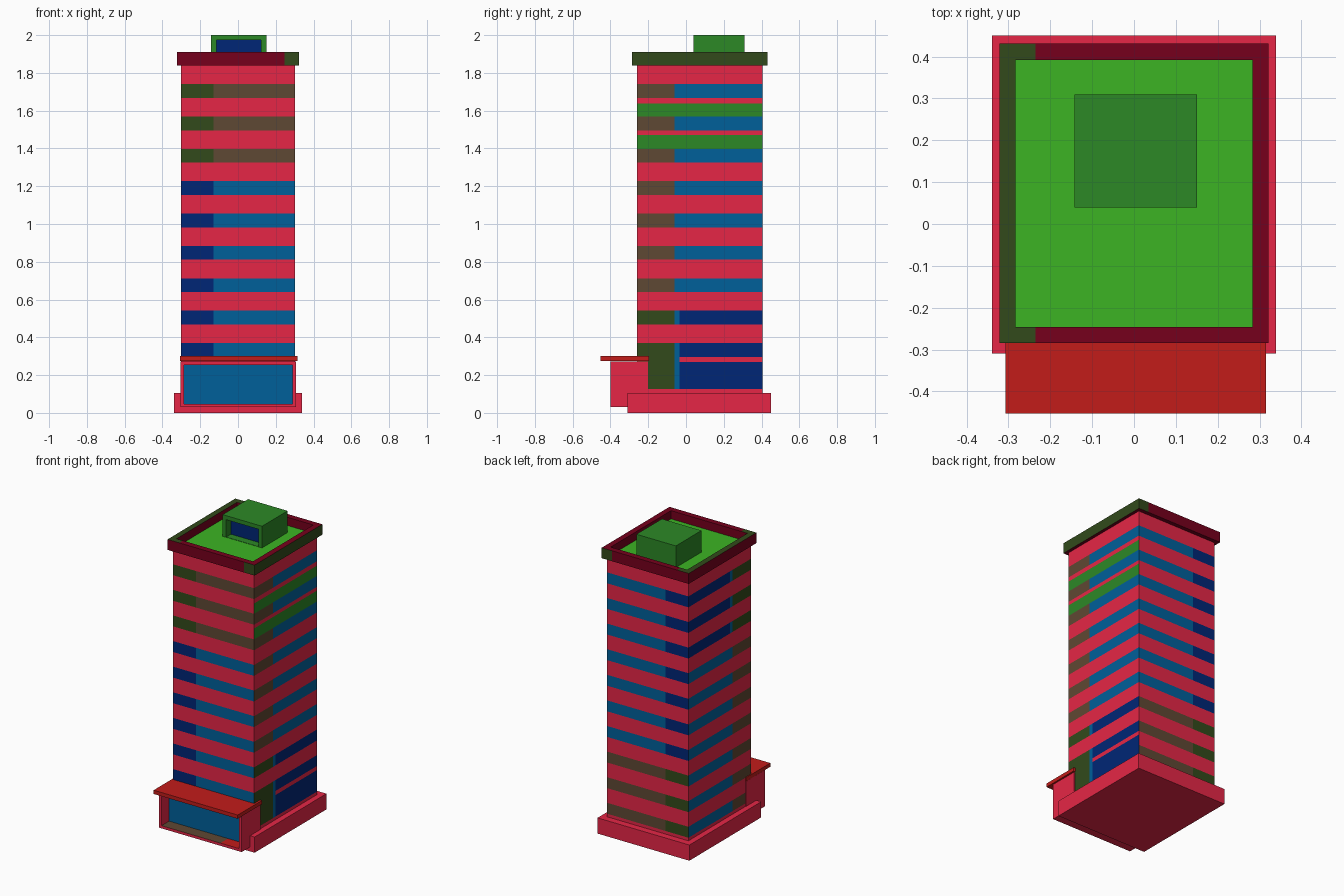
import bpy, bmesh
from mathutils import Vector

if "Cube" in bpy.data.objects:
    bpy.data.objects.remove(bpy.data.objects["Cube"])

# ---------- colours (sRGB 0-255 converted to linear) ----------
def lin(c):
    c /= 255
    return c / 12.92 if c <= 0.04045 else ((c + 0.055) / 1.055) ** 2.4

PALETTE = {
    "crimson": (230, 38, 70), "blue": (0, 96, 154), "navy": (0, 38, 118),
    "olive": (50, 74, 27), "brown": (95, 72, 51), "maroon": (118, 0, 28),
    "lime": (60, 180, 36), "green": (44, 136, 38), "red": (194, 28, 26),
}
NAMES = list(PALETTE)
MATS = []
for name, rgb in PALETTE.items():
    m = bpy.data.materials.new(name)
    m.diffuse_color = (*[lin(c) for c in rgb], 1)
    m.use_nodes = True
    m.node_tree.nodes["Principled BSDF"].inputs["Base Color"].default_value = m.diffuse_color
    MATS.append(m)

# ---------- helpers ----------
def box(x0, x1, y0, y1, z0, z1):
    bm = bmesh.new()
    bmesh.ops.create_cube(bm, size=1)
    for v in bm.verts:
        v.co = (x1 if v.co.x > 0 else x0, y1 if v.co.y > 0 else y0, z1 if v.co.z > 0 else z0)
    bm.normal_update()
    return bm

def cut(bm, axis, values):
    n = Vector((0, 0, 0))
    n[axis] = 1
    for value in values:
        bmesh.ops.bisect_plane(bm, geom=bm.verts[:] + bm.edges[:] + bm.faces[:], dist=1e-5,
                               plane_co=n * value, plane_no=n)

def recess(bm, direction, border, depth):
    """Inset the face pointing in a direction and push it inwards."""
    d = Vector(direction)
    face = max(bm.faces, key=lambda f: f.normal.dot(d))
    bmesh.ops.inset_individual(bm, faces=[face], thickness=border, use_even_offset=True)
    inner = bmesh.ops.extrude_discrete_faces(bm, faces=[face])["faces"][0]
    bmesh.ops.translate(bm, verts=inner.verts[:], vec=-d * depth)
    bm.normal_update()

def finish(name, bm, rule):
    """Colour each face by a rule on its centre and normal, then make the object."""
    bm.normal_update()
    for f in bm.faces:
        colour = rule(f.calc_center_median(), f.normal) if callable(rule) else rule
        f.material_index = NAMES.index(colour)
    me = bpy.data.meshes.new(name)
    bm.to_mesh(me)
    bm.free()
    for m in MATS:
        me.materials.append(m)
    ob = bpy.data.objects.new(name, me)
    bpy.context.collection.objects.link(ob)

# ---------- base plinth ----------
finish("base_plinth", box(-0.34, 0.34, -0.31, 0.45, 0, 0.105), "crimson")

# ---------- tower with flush window bands ----------
STEP, TOP0, HEIGHT = 0.1713, 0.37, 0.073
GREEN_BANDS = ((1.397, 1.471), (1.566, 1.638))

def window_row(z):
    for k in range(-1, 9):
        top = TOP0 + STEP * k
        if top - HEIGHT < z < top:
            return k
    return None

def tower_rule(c, n):
    if abs(n.z) > 0.5:
        return "crimson"
    k = window_row(c.z)
    if n.x > 0.5:                       # right side
        if k is None and 0.125 < c.z < 0.297:    # tall ground floor glazing
            if c.z < 0.27 or c.y < -0.035:
                k = 0
        if k is None:
            green = any(a < c.z < b for a, b in GREEN_BANDS)
            return "green" if green else "crimson"
        if k <= 1:
            return "olive" if c.y < -0.06 else "blue" if c.y < -0.035 else "navy"
        return "brown" if c.y < -0.06 else "blue"
    if k is None:
        return "crimson"
    if n.x < -0.5:                      # left side
        if k >= 6:
            return "olive" if c.y < -0.06 else "blue" if c.y < -0.035 else "navy"
        return "brown" if c.y < -0.06 else "blue"
    earthy = k >= 6 if n.y < 0 else k <= 1   # front top rows, back bottom rows
    if earthy:
        return "olive" if c.x < -0.13 else "brown"
    return "navy" if c.x < -0.13 else "blue"

tower = box(-0.301, 0.301, -0.26, 0.404, 0.09, 1.85)
levels = [0.27] + [z for band in GREEN_BANDS for z in band]
for k in range(-1, 9):
    levels += [TOP0 + STEP * k, TOP0 + STEP * k - HEIGHT]
cut(tower, 2, levels)
cut(tower, 0, [-0.13])
cut(tower, 1, [-0.062, -0.035])
finish("tower", tower, tower_rule)

# ---------- parapet with sunken roof ----------
def parapet_rule(c, n):
    if n.z > 0.5:
        if c.z < 1.88:
            return "lime"
        return "olive" if c.x < -0.24 else "maroon"
    if c.x > 0.319 or (c.x > 0.245 and (c.y > 0.42 or c.y < -0.28)):
        return "olive"
    return "maroon"

parapet = box(-0.322, 0.322, -0.285, 0.431, 1.84, 1.91)
recess(parapet, (0, 0, 1), 0.039, 0.055)
cut(parapet, 0, [-0.235, 0.245])
finish("roof_parapet", parapet, parapet_rule)

# ---------- rooftop hut with recessed front ----------
hut = box(-0.142, 0.15, 0.04, 0.31, 1.83, 2.0)
recess(hut, (0, -1, 0), 0.027, 0.05)
finish("rooftop_hut", hut, lambda c, n: "navy" if n.y < -0.5 and c.y > 0.08 else "green")

# ---------- entrance porch with recessed glass ----------
def porch_rule(c, n):
    if n.y < -0.5 and c.y > -0.36:
        return "blue"
    if n.z > 0.5 and c.z < 0.1:
        return "red" if c.x > 0.15 else "brown"
    return "crimson"

porch = box(-0.304, 0.307, -0.40, -0.20, 0.03, 0.272)
recess(porch, (0, -1, 0), 0.018, 0.08)
cut(porch, 0, [0.15])
finish("entrance_porch", porch, porch_rule)

# ---------- canopy ----------
finish("entrance_canopy", box(-0.307, 0.315, -0.453, -0.197, 0.275, 0.30), "red")
